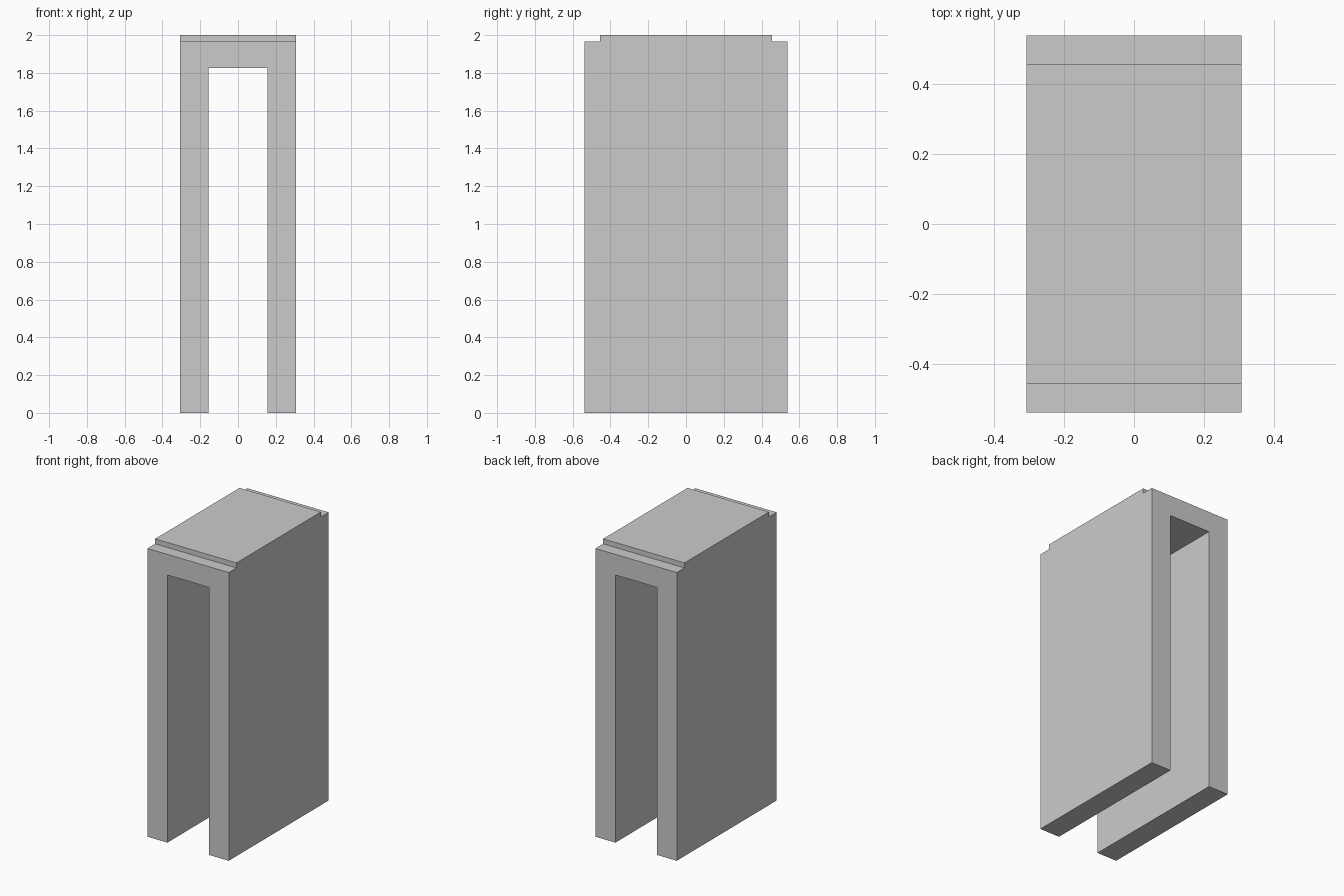
import bpy, bmesh

if "Cube" in bpy.data.objects:
    bpy.data.objects.remove(bpy.data.objects["Cube"])

W, D, H = 0.307, 0.538, 2.0        # half width, half depth, height
SLOT_W, SLOT_H = 0.156, 1.825      # half width and height of the opening
STEP_Y, STEP_Z = 0.455, 1.966      # rebate along the front and back top edges


def extrude_profile(name, points, y0, y1):
    """Extrude an (x, z) outline from y0 to y1."""
    bm = bmesh.new()
    face = bm.faces.new([bm.verts.new((x, y0, z)) for x, z in points])
    ext = bmesh.ops.extrude_face_region(bm, geom=[face])
    verts = [g for g in ext["geom"] if isinstance(g, bmesh.types.BMVert)]
    bmesh.ops.translate(bm, verts=verts, vec=(0, y1 - y0, 0))
    bmesh.ops.recalc_face_normals(bm, faces=bm.faces)
    mesh = bpy.data.meshes.new(name)
    bm.to_mesh(mesh)
    bm.free()
    obj = bpy.data.objects.new(name, mesh)
    bpy.context.collection.objects.link(obj)
    return obj


# Arch body: two side walls joined by a top slab
arch = extrude_profile("arch_body", [
    (-W, 0), (-SLOT_W, 0), (-SLOT_W, SLOT_H), (SLOT_W, SLOT_H),
    (SLOT_W, 0), (W, 0), (W, H), (-W, H)], -D, D)

# Shallow steps cut along the front and back top edges
box = [(-W - 0.1, STEP_Z), (W + 0.1, STEP_Z), (W + 0.1, H + 0.1), (-W - 0.1, H + 0.1)]
for side, s in (("front", -1), ("back", 1)):
    cutter = extrude_profile(side + "_step_cutter", box, s * STEP_Y, s * (D + 0.1))
    cutter.hide_render = True
    cutter.display_type = 'WIRE'
    mod = arch.modifiers.new(side + "_step", 'BOOLEAN')
    mod.operation = 'DIFFERENCE'
    mod.solver = 'EXACT'
    mod.object = cutter
